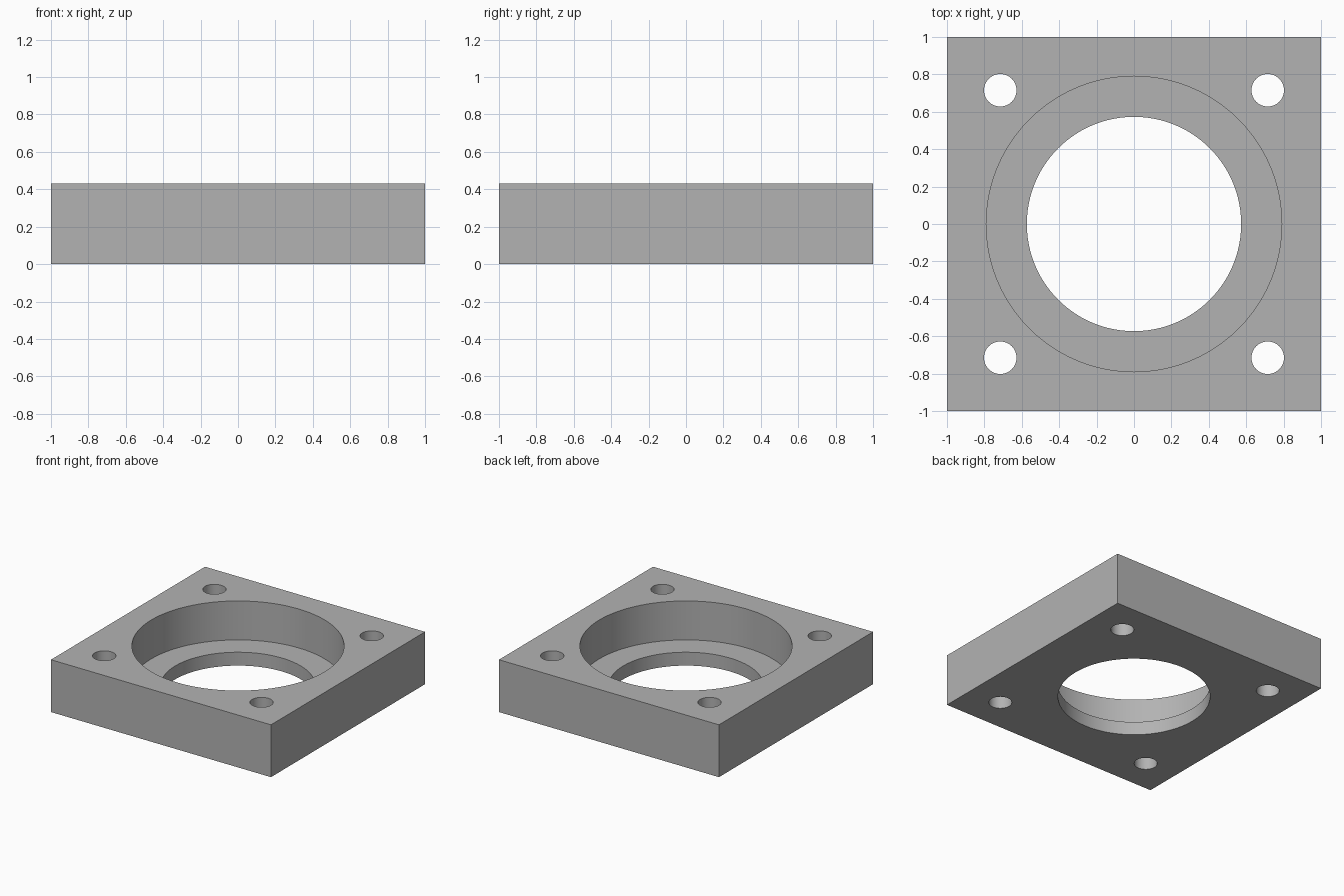
import bpy

cube = bpy.data.objects.get("Cube")
if cube:
    bpy.data.objects.remove(cube, do_unlink=True)

HEIGHT = 0.43
LEDGE_Z = 0.11
HOLE_OFFSET = 0.715

# Single plain grey
grey = bpy.data.materials.new("plain grey")
grey.use_nodes = True
colour = (0.45, 0.45, 0.45, 1)
grey.diffuse_color = colour
grey.node_tree.nodes["Principled BSDF"].inputs["Base Color"].default_value = colour

# Square plate
bpy.ops.mesh.primitive_cube_add(size=1, location=(0, 0, HEIGHT / 2))
plate = bpy.context.object
plate.name = "bearing_plate"
plate.scale = (2, 2, HEIGHT)
bpy.ops.object.transform_apply(location=True, rotation=False, scale=True)
plate.data.materials.append(grey)


def drill(name, x, y, radius, bottom, sides):
    """Cut a vertical round hole from above down to the given height."""
    top = HEIGHT + 0.2
    bpy.ops.mesh.primitive_cylinder_add(
        vertices=sides, radius=radius, depth=top - bottom,
        location=(x, y, (top + bottom) / 2))
    cutter = bpy.context.object
    cutter.name = name
    cutter.data.materials.append(grey)
    cutter.hide_render = True
    cut = plate.modifiers.new(name, "BOOLEAN")
    cut.operation = "DIFFERENCE"
    cut.solver = "EXACT"
    cut.object = cutter
    bpy.context.view_layer.objects.active = plate
    bpy.ops.object.modifier_apply(modifier=name)
    bpy.data.objects.remove(cutter, do_unlink=True)


# Wide pocket, stepped through bore and four corner bolt holes
drill("pocket", 0, 0, 0.79, LEDGE_Z, 96)
drill("bore", 0, 0, 0.573, -0.2, 96)
for side_x in (-1, 1):
    for side_y in (-1, 1):
        drill("bolt_hole", side_x * HOLE_OFFSET, side_y * HOLE_OFFSET, 0.087, -0.2, 48)

# Smooth bore walls with crisp rims
bpy.ops.object.select_all(action="DESELECT")
plate.select_set(True)
bpy.context.view_layer.objects.active = plate
bpy.ops.object.shade_smooth_by_angle()
